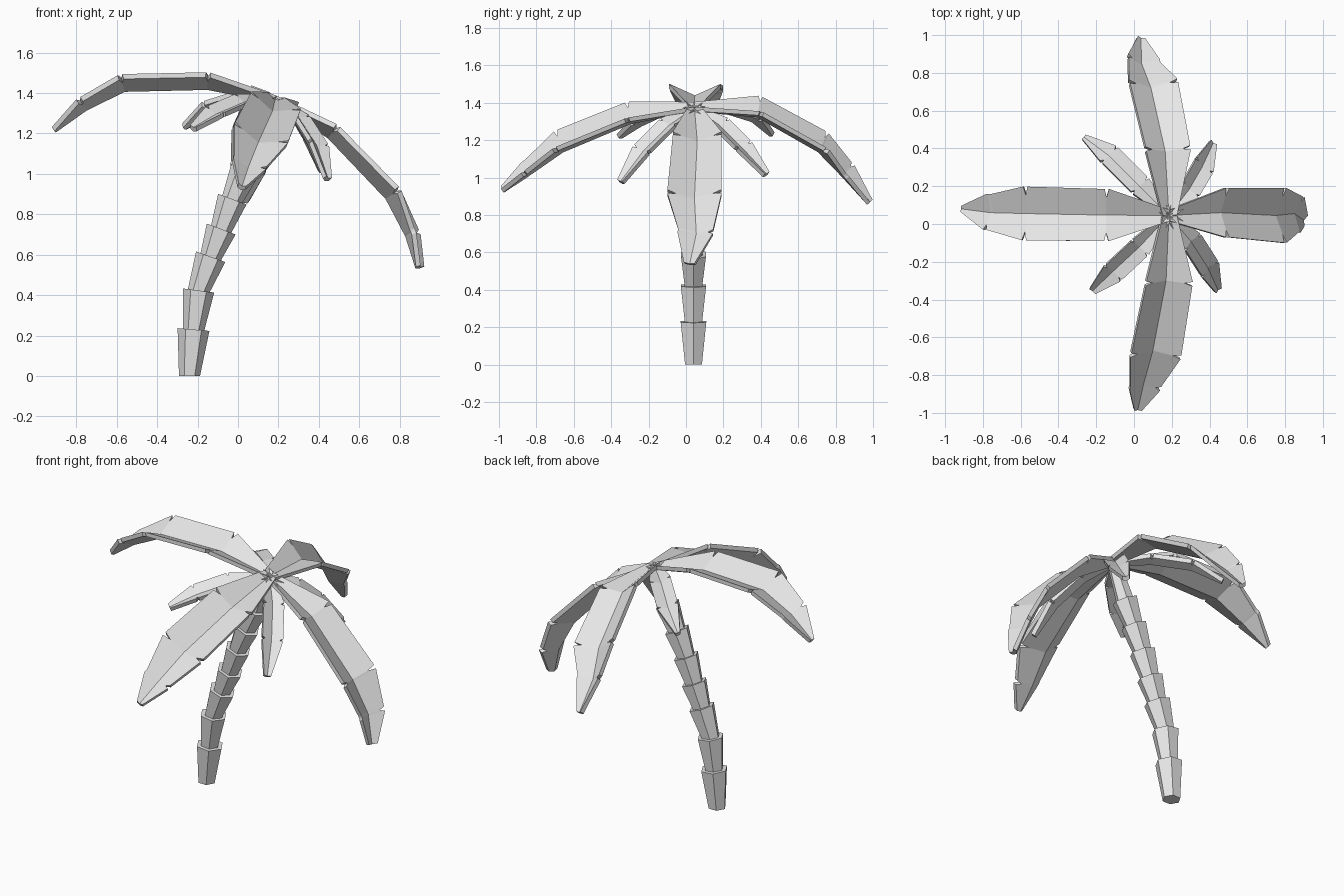
import bpy, bmesh, math
from mathutils import Vector

cube = bpy.data.objects.get("Cube")
if cube:
    bpy.data.objects.remove(cube, do_unlink=True)

grey = bpy.data.materials.new("light_grey")
grey.use_nodes = True
grey.diffuse_color = (0.8, 0.8, 0.8, 1)
grey.node_tree.nodes["Principled BSDF"].inputs["Base Color"].default_value = (0.8, 0.8, 0.8, 1)

CROWN = (0.185, 0.045, 1.375)
LEAN = Vector((0.33, 0, 0.94))
THICKNESS = 0.025
FOLD = 0.45


def loft(bm, rings):
    """Skin a list of closed rings and cap both ends."""
    loops = [[bm.verts.new(p) for p in ring] for ring in rings]
    count = len(loops[0])
    for a, b in zip(loops, loops[1:]):
        for i in range(count):
            j = (i + 1) % count
            bm.faces.new((a[i], a[j], b[j], b[i]))
    bm.faces.new(loops[0])
    bm.faces.new(loops[-1])


def finish(name, bm):
    bmesh.ops.recalc_face_normals(bm, faces=bm.faces)
    mesh = bpy.data.meshes.new(name)
    bm.to_mesh(mesh)
    bm.free()
    mesh.materials.append(grey)
    bpy.context.collection.objects.link(bpy.data.objects.new(name, mesh))


def leaf_ring(centre, direction, left, right):
    """Folded, thick cross-section of a leaf."""
    side = direction.cross(LEAN).normalized()
    up = side.cross(direction).normalized()
    top = [centre - side * left + up * left * FOLD,
           centre,
           centre + side * right + up * right * FOLD]
    return top + [p - up * THICKNESS for p in reversed(top)]


def leaf(name, base_width, stations, gap):
    """Leaf along a bent keel; each station is x, y, z, half width."""
    stations = [(*CROWN, base_width)] + stations
    points = [Vector(s[:3]) for s in stations]
    widths = [s[3] for s in stations]
    steps = [(b - a).normalized() for a, b in zip(points, points[1:])]
    rings = [leaf_ring(points[0], steps[0], base_width, base_width)]
    for i in range(1, len(points) - 1):
        p, w = points[i], widths[i]
        bend = (steps[i - 1] + steps[i]).normalized()
        # Torn notches at the joints, one-sided near the tip
        right = w if i == 3 else w * 0.68
        rings.append(leaf_ring(p - steps[i - 1] * gap, bend, w, w))
        rings.append(leaf_ring(p, bend, w * 0.68, right))
        rings.append(leaf_ring(p + steps[i] * gap, bend, w, w))
    rings.append(leaf_ring(points[-1], steps[-1], widths[-1], widths[-1]))
    bm = bmesh.new()
    loft(bm, rings)
    finish(name, bm)


# Trunk: stacked six-sided cups that widen upwards, leaning to the left
tops = [(-0.24, 0), (-0.22, 0.23), (-0.195, 0.423), (-0.135, 0.59), (-0.083, 0.727),
        (-0.028, 0.875), (0.035, 1.02), (0.1, 1.16), (0.17, 1.34)]
for n, (low, high) in enumerate(zip(tops, tops[1:])):
    a, b = Vector((low[0], 0.04, low[1])), Vector((high[0], 0.04, high[1]))
    axis = (b - a).normalized()
    across = Vector((axis.z, 0, -axis.x))
    flat = Vector((1, 0, 0))
    last = n == len(tops) - 2
    rings = []
    for centre, radius, u in ((a, 0.052, across if n else flat),
                              (b, 0.04 if last else 0.079 - n * 0.001, across)):
        if centre is a and n:
            centre = a - axis * 0.01
        rings.append([centre + u * radius * math.cos(k * math.pi / 3)
                      + Vector((0, 1, 0)) * radius * math.sin(k * math.pi / 3)
                      for k in range(6)])
    bm = bmesh.new()
    loft(bm, rings)
    finish("trunk_section_%d" % (n + 1), bm)

# Large leaves
leaf("large_leaf_right", 0.03, [(-0.15, 0.047, 1.44, 0.138), (-0.565, 0.055, 1.43, 0.142),
                                (-0.76, 0.06, 1.335, 0.095), (-0.915, 0.08, 1.225, 0.015)], 0.012)
leaf("large_leaf_left", 0.03, [(0.46, 0.06, 1.195, 0.13), (0.75, 0.045, 0.89, 0.145),
                               (0.85, 0.055, 0.7, 0.095), (0.9, 0.02, 0.54, 0.03)], 0.012)
leaf("large_leaf_back", 0.04, [(0.165, 0.385, 1.345, 0.125), (0.09, 0.72, 1.155, 0.135),
                               (0.04, 0.85, 1.02, 0.09), (0.037, 0.985, 0.87, 0.02)], 0.012)
leaf("large_leaf_front", 0.04, [(0.17, -0.3, 1.31, 0.13), (0.1, -0.67, 1.155, 0.14),
                                (0.05, -0.85, 1.03, 0.085), (0.02, -0.985, 0.94, 0.02)], 0.012)

# Small leaves between the large ones
leaf("small_leaf_back_right", 0.02, [(0.03, 0.2, 1.37, 0.06), (-0.13, 0.36, 1.32, 0.06),
                                     (-0.265, 0.46, 1.24, 0.015)], 0.008)
leaf("small_leaf_front_right", 0.02, [(0.03, -0.12, 1.355, 0.06), (-0.11, -0.25, 1.295, 0.06),
                                      (-0.22, -0.355, 1.23, 0.02)], 0.008)
leaf("small_leaf_front_left", 0.02, [(0.3, -0.09, 1.28, 0.06), (0.39, -0.23, 1.14, 0.06),
                                     (0.445, -0.35, 0.98, 0.02)], 0.008)
leaf("small_leaf_back_left", 0.02, [(0.29, 0.18, 1.28, 0.06), (0.36, 0.3, 1.16, 0.06),
                                    (0.42, 0.43, 1.02, 0.02)], 0.008)
